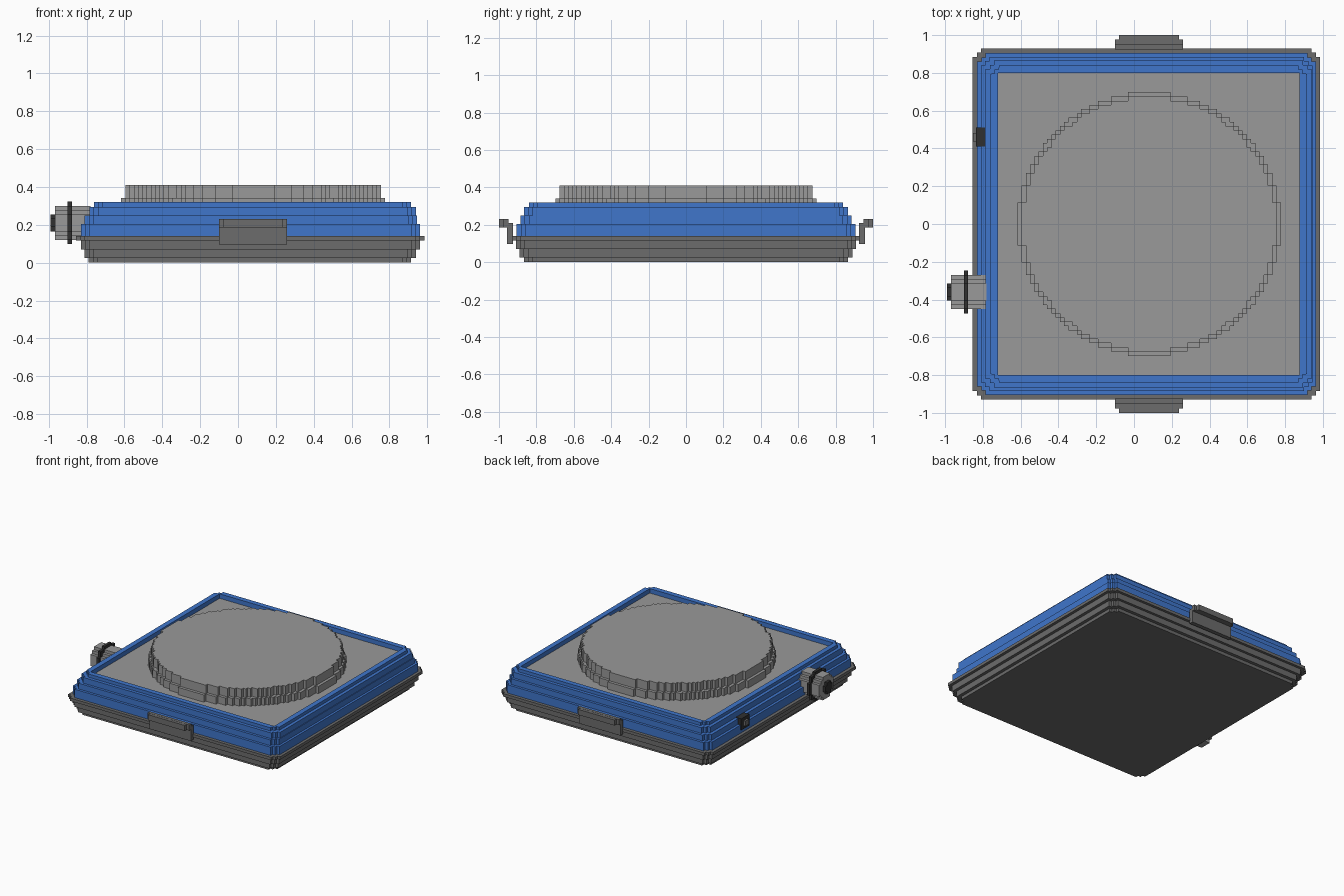
import bpy, bmesh, math

if "Cube" in bpy.data.objects:
    bpy.data.objects.remove(bpy.data.objects["Cube"])

H = 0.0225          # step size of the stair-stepped surfaces
CX = 0.08           # centre of the round platform


def material(name, rgb):
    m = bpy.data.materials.new(name)
    m.diffuse_color = (*rgb, 1)
    m.use_nodes = True
    m.node_tree.nodes["Principled BSDF"].inputs["Base Color"].default_value = m.diffuse_color
    return m


BLUE = material("blue", (0.05, 0.18, 0.60))
GREY = material("light grey", (0.32, 0.32, 0.32))
DARK = material("dark grey", (0.15, 0.15, 0.15))
BLACK = material("black", (0.03, 0.03, 0.03))


def loft(name, rings, mat):
    """Bridge rings of equal point count and cap both ends."""
    bm = bmesh.new()
    loops = [[bm.verts.new(p) for p in r] for r in rings]
    for a, b in zip(loops, loops[1:]):
        for i in range(len(a)):
            j = (i + 1) % len(a)
            bm.faces.new((a[i], a[j], b[j], b[i]))
    bm.faces.new(loops[0][::-1])
    bm.faces.new(loops[-1])
    bmesh.ops.recalc_face_normals(bm, faces=bm.faces)
    me = bpy.data.meshes.new(name)
    bm.to_mesh(me)
    bm.free()
    me.materials.append(mat)
    ob = bpy.data.objects.new(name, me)
    bpy.context.collection.objects.link(ob)
    return ob


def box(name, x0, x1, y0, y1, z0, z1, mat):
    pts = [(x0, y0), (x1, y0), (x1, y1), (x0, y1)]
    return loft(name, [[(x, y, z) for x, y in pts] for z in (z0, z1)], mat)


def stepped_rect(x0, x1, b, z, s=H):
    """Rectangle whose corners are cut into two square steps."""
    c, a = (x0 + x1) / 2, (x1 - x0) / 2
    q = [(a, b - 2 * s), (a - s, b - 2 * s), (a - s, b - s),
         (a - 2 * s, b - s), (a - 2 * s, b)]
    pts = (q + [(-x, y) for x, y in q[::-1]] + [(-x, -y) for x, y in q]
           + [(x, -y) for x, y in q[::-1]])
    return [(c + x, y, z) for x, y in pts]


def stepped_circle(r):
    """Circle outline snapped to the step grid."""
    rows = int(r / H + 0.5)
    q = []
    for j in range(rows):
        y = (j + 0.5) * H
        w = max(1, round(math.sqrt(max(r * r - y * y, 0)) / H)) * H
        if q and abs(q[-1][0] - w) < 1e-6:
            q[-1] = (w, (j + 1) * H)
        else:
            q += [(w, j * H), (w, (j + 1) * H)]
    q = q[1:]
    return (q + [(-x, y) for x, y in q[::-1]] + [(-x, -y) for x, y in q]
            + [(x, -y) for x, y in q[::-1]])


def disc(name, r, z0, z1, mat):
    pts = stepped_circle(r)
    return loft(name, [[(CX + x, y, z) for x, y in pts] for z in (z0, z1)], mat)


def barrel(name, r, x0, x1, mat):
    pts = stepped_circle(r)
    return loft(name, [[(x, -0.36 + u, 0.21 + v) for u, v in pts] for x in (x0, x1)], mat)


def layers(rows):
    """Each row (x0, x1, half depth, z0, z1) becomes a vertical-sided layer."""
    return [stepped_rect(x0, x1, b, z) for x0, x1, b, z0, z1 in rows for z in (z0, z1)]


# Lower tray, widening upward to a flange
loft("base_tray", layers([
    (-0.79, 0.915, 0.865, 0, 0.025), (-0.81, 0.94, 0.89, 0.025, 0.07),
    (-0.83, 0.963, 0.91, 0.07, 0.117), (-0.855, 0.985, 0.93, 0.117, 0.14)]), DARK)

# Blue cover narrowing upward, with a sunken opening inside the rim
cover = layers([
    (-0.83, 0.963, 0.905, 0.135, 0.205), (-0.81, 0.945, 0.885, 0.205, 0.25),
    (-0.785, 0.94, 0.865, 0.25, 0.295), (-0.76, 0.915, 0.84, 0.295, 0.32)])
cover += [stepped_rect(-0.72, 0.875, 0.80, z, 0.0005) for z in (0.32, 0.27)]
loft("blue_cover", cover, BLUE)

# Top plate and round platform
box("top_plate", -0.72, 0.875, -0.80, 0.80, 0.26, 0.285, GREY)
disc("platform_foot", 0.695, 0.28, 0.342, GREY)
disc("platform", 0.6725, 0.335, 0.41, GREY)

# Hooked clips on front and back
for side, s in (("front", -1), ("back", 1)):
    def clip(part, x0, x1, a, b, z0, z1):
        y0, y1 = sorted((s * a, s * b))
        box(f"{side}_clip_{part}", x0, x1, y0, y1, z0, z1, DARK)
    clip("arm", -0.10, 0.26, 0.925, 0.957, 0.097, 0.21)
    clip("hook", -0.10, 0.26, 0.95, 0.977, 0.187, 0.231)
    clip("lip", -0.08, 0.237, 0.975, 1.0, 0.187, 0.23)

# Cable connector on the left
barrel("connector_body", 0.09, -0.968, -0.78, GREY)
barrel("connector_ring", 0.1125, -0.90, -0.878, BLACK)
barrel("connector_tip", 0.046, -0.99, -0.96, BLACK)

# Small button in a dark frame on the left
box("button_frame", -0.837, -0.79, 0.41, 0.51, 0.165, 0.255, BLACK)
box("button", -0.853, -0.83, 0.438, 0.482, 0.19, 0.23, DARK)
